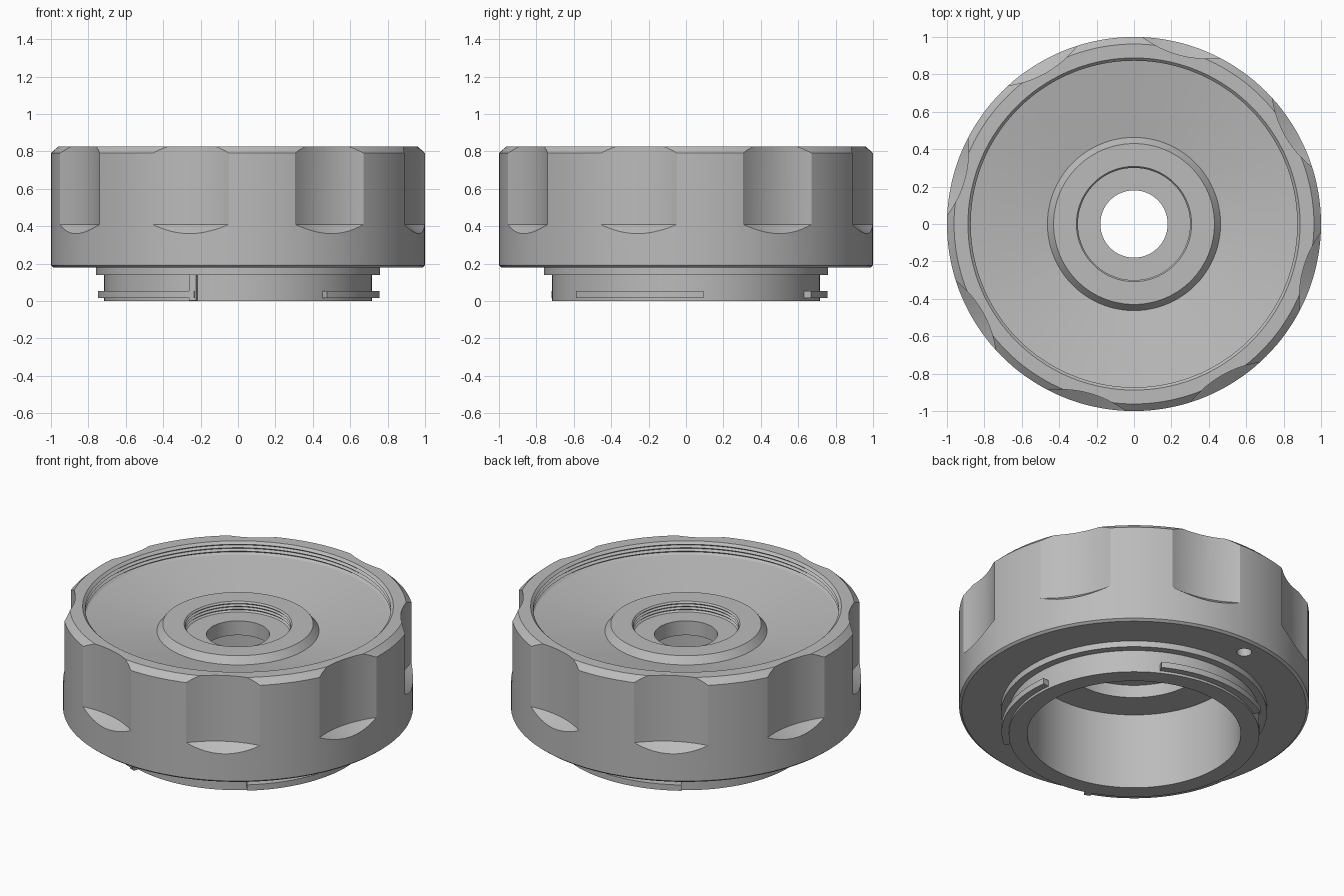
import bpy, bmesh, math
from mathutils import Matrix, Vector

if "Cube" in bpy.data.objects:
    bpy.data.objects.remove(bpy.data.objects["Cube"], do_unlink=True)

grey = bpy.data.materials.new("satin_grey")
grey.use_nodes = True
GREY = (0.5, 0.5, 0.5, 1)
grey.diffuse_color = GREY
grey.node_tree.nodes["Principled BSDF"].inputs["Base Color"].default_value = GREY


def finish(bm, name):
    bmesh.ops.recalc_face_normals(bm, faces=bm.faces)
    mesh = bpy.data.meshes.new(name)
    bm.to_mesh(mesh)
    bm.free()
    mesh.materials.append(grey)
    obj = bpy.data.objects.new(name, mesh)
    bpy.context.collection.objects.link(obj)
    return obj


def select(obj):
    bpy.ops.object.select_all(action="DESELECT")
    obj.select_set(True)
    bpy.context.view_layer.objects.active = obj


def lathe(name, profile, start=0, end=360, steps=144, centre=(0, 0)):
    """Sweep a closed (radius, height) profile about a vertical axis."""
    bm = bmesh.new()
    full = end - start == 360
    rings = []
    for i in range(steps if full else steps + 1):
        a = math.radians(start + (end - start) * i / steps)
        rings.append([bm.verts.new((centre[0] + r * math.cos(a),
                                    centre[1] + r * math.sin(a), z))
                      for r, z in profile])
    n = len(profile)
    pairs = list(zip(rings, rings[1:]))
    if full:
        pairs.append((rings[-1], rings[0]))
    else:
        bm.faces.new(rings[0])
        bm.faces.new(rings[-1])
    for a, b in pairs:
        for j in range(n):
            k = (j + 1) % n
            bm.faces.new((a[j], a[k], b[k], b[j]))
    return finish(bm, name)


def solid_cone(name, centre, z0, z1, r0, r1, segments):
    bm = bmesh.new()
    spot = Matrix.Translation(Vector((*centre, (z0 + z1) / 2)))
    bmesh.ops.create_cone(bm, cap_ends=True, segments=segments, radius1=r0,
                          radius2=r1, depth=z1 - z0, matrix=spot)
    return finish(bm, name)


def polar(r, degrees):
    a = math.radians(degrees)
    return r * math.cos(a), r * math.sin(a)


def cut(target, cutter):
    mod = target.modifiers.new("cut", "BOOLEAN")
    mod.operation = "DIFFERENCE"
    mod.solver = "EXACT"
    mod.object = cutter
    select(target)
    bpy.ops.object.modifier_apply(modifier=mod.name)
    bpy.data.objects.remove(cutter, do_unlink=True)


def thread(r, top, bottom, turns, depth=0.014):
    """Zigzag profile of an internal thread, running downwards."""
    pitch = (top - bottom) / turns
    points = []
    for i in range(turns):
        z = top - i * pitch
        points += [(r, z), (r + depth, z - pitch * 0.5)]
    return points + [(r, bottom)]


# Main turned body: bore, mount collar, outer wall, threaded rim, dished floor, hub
profile = [(0.18, 0.56), (0.41, 0.56), (0.41, 0.48), (0.61, 0.48), (0.61, 0),
           (0.716, 0), (0.716, 0.14), (0.76, 0.14), (0.76, 0.178),
           (0.985, 0.178), (1, 0.19), (1, 0.79), (0.962, 0.825), (0.888, 0.825)]
profile += thread(0.873, 0.81, 0.745, 3)
profile += [(0.463, 0.672), (0.43, 0.715), (0.308, 0.715)]
profile += thread(0.3, 0.705, 0.65, 3, 0.01)
profile += [(0.18, 0.65)]
body = lathe("adapter_body", profile)

# Eight finger scallops with sloped lower ends
for i in range(8):
    spot = polar(1.506, 30 + 45 * i)
    section = [(0, 0.31), (0.442, 0.31), (0.57, 0.41), (0.57, 1), (0, 1)]
    bm = bmesh.new()
    edges = []
    ring = [bm.verts.new((spot[0] + r, spot[1], z)) for r, z in section]
    edges = [bm.edges.new(pair) for pair in zip(ring, ring[1:])]
    bmesh.ops.spin(bm, geom=ring + edges, cent=(*spot, 0), axis=(0, 0, 1),
                   angle=math.tau, steps=96)
    bmesh.ops.remove_doubles(bm, verts=bm.verts, dist=1e-5)
    cut(body, finish(bm, "scallop_cutter"))

# Index hole in the underside
cut(body, solid_cone("hole_cutter", polar(0.89, 95), 0.1, 0.26, 0.043, 0.043, 24))

parts = [body]

# Bayonet tabs around the collar and their stop
for i, (a, b) in enumerate([(309, 367), (62, 123), (189, 252)]):
    section = [(0.7, 0.015), (0.757, 0.015), (0.757, 0.052), (0.7, 0.052)]
    parts.append(lathe(f"bayonet_tab_{i + 1}", section, a, b, 24))
stop = [(0.7, 0.002), (0.75, 0.002), (0.75, 0.145), (0.7, 0.145)]
parts.append(lathe("bayonet_stop", stop, 249.5, 252.5, 3))

for obj in parts:
    select(obj)
    bpy.ops.object.shade_smooth_by_angle(angle=math.radians(25))
